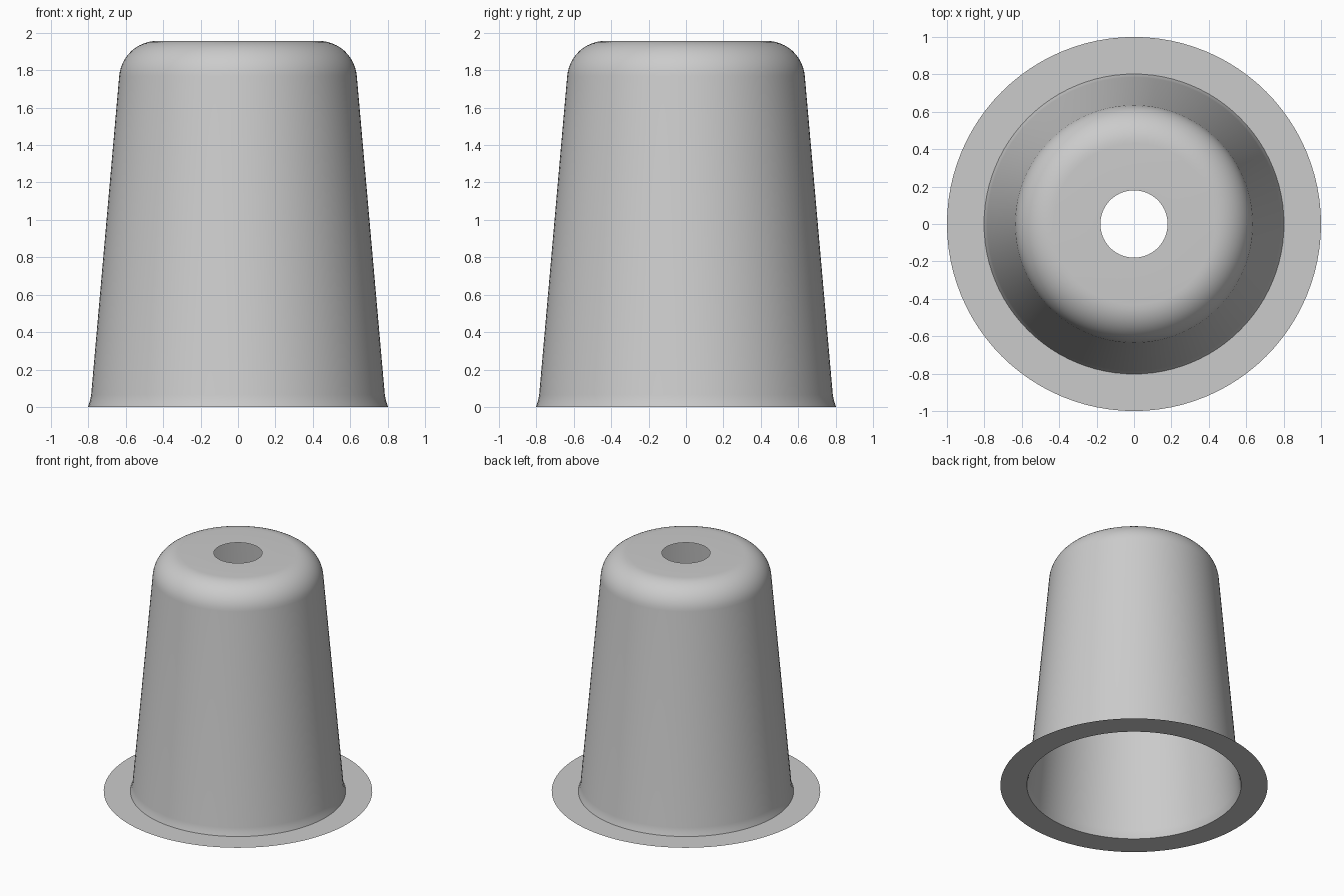
import bpy, bmesh, math

cube = bpy.data.objects.get("Cube")
if cube:
    bpy.data.objects.remove(cube, do_unlink=True)

SIDES = 96

# Plain grey material
grey = bpy.data.materials.new("plain grey")
grey.use_nodes = True
colour = (0.6, 0.6, 0.6, 1)
grey.diffuse_color = colour
grey.node_tree.nodes["Principled BSDF"].inputs["Base Color"].default_value = colour


def revolve(name, profile):
    """Spin an open (radius, height) profile around z into a thin surface."""
    bm = bmesh.new()
    verts = [bm.verts.new((r, 0, z)) for r, z in profile]
    edges = [bm.edges.new(pair) for pair in zip(verts, verts[1:])]
    bmesh.ops.spin(bm, geom=verts + edges, cent=(0, 0, 0), axis=(0, 0, 1),
                   angle=math.tau, steps=SIDES, use_merge=True)
    bmesh.ops.remove_doubles(bm, verts=bm.verts, dist=1e-5)
    bmesh.ops.recalc_face_normals(bm, faces=bm.faces)
    # The flange and crown face upwards
    if sum(f.normal.z * f.calc_area() for f in bm.faces) < 0:
        bmesh.ops.reverse_faces(bm, faces=bm.faces)
    mesh = bpy.data.meshes.new(name)
    bm.to_mesh(mesh)
    bm.free()
    mesh.materials.append(grey)
    obj = bpy.data.objects.new(name, mesh)
    bpy.context.collection.objects.link(obj)
    bpy.ops.object.select_all(action="DESELECT")
    obj.select_set(True)
    bpy.context.view_layer.objects.active = obj
    bpy.ops.object.shade_smooth_by_angle(angle=math.radians(30))
    return obj


# Flat flange, slight flare at the foot, and tapered wall
profile = [(1, 0), (0.802, 0), (0.792, 0.03), (0.785, 0.065)]

# Rounded shoulder, tangent to the wall and the flat crown
TOP, RADIUS, CENTRE = 1.957, 0.205, 0.431
for i in range(13):
    a = math.radians(5 + 85 * i / 12)
    profile.append((CENTRE + RADIUS * math.cos(a),
                    TOP - RADIUS + RADIUS * math.sin(a)))

# Crown with an open round hole
profile.append((0.18, TOP))

revolve("flanged_cup", profile)
